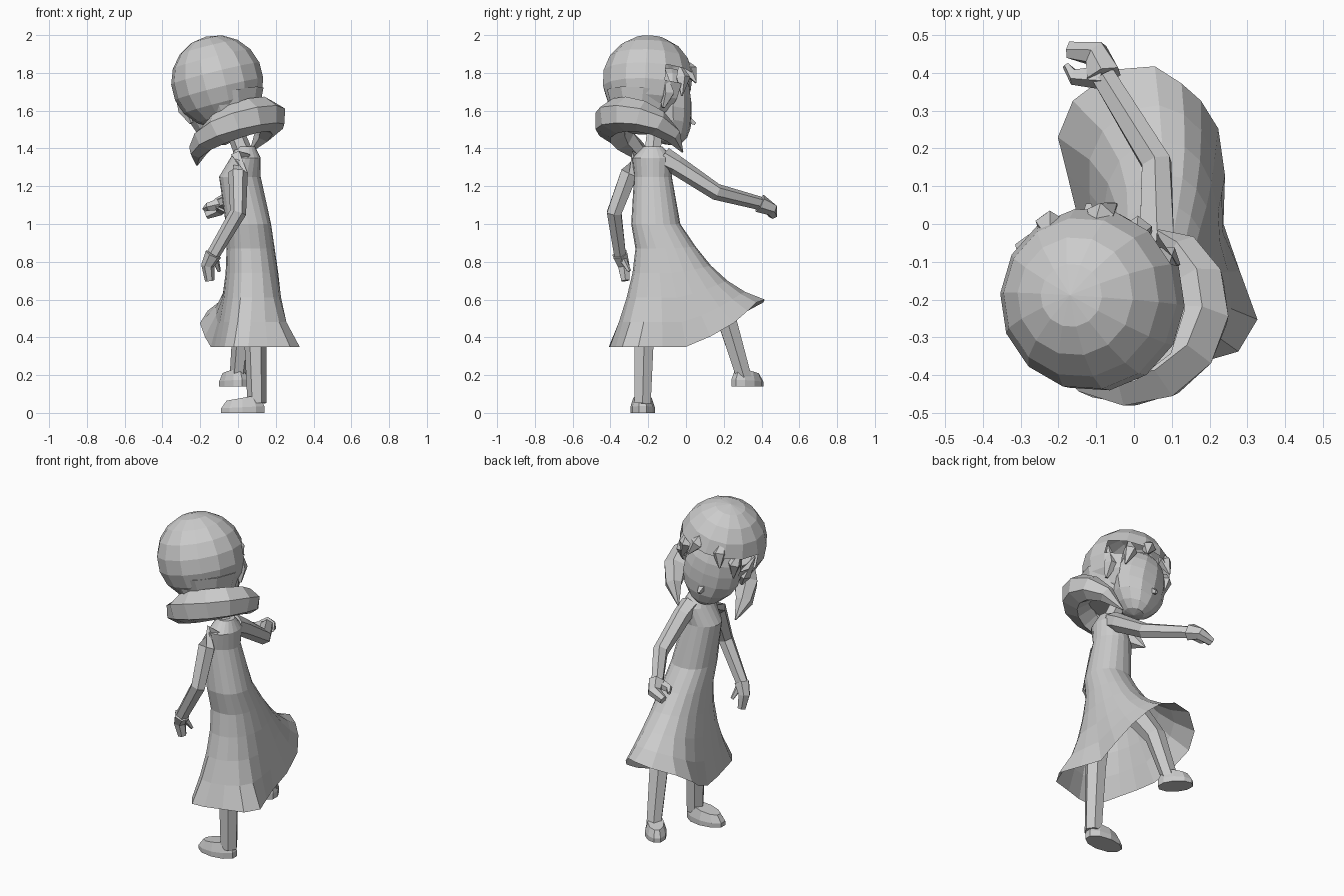
import bpy, bmesh
from math import sin, cos, pi, radians
from mathutils import Vector, Matrix

old_cube = bpy.data.objects.get("Cube")
if old_cube:
    bpy.data.objects.remove(old_cube, do_unlink=True)

# One plain grey covers the whole figure
grey = (0.6, 0.6, 0.6, 1)
clay = bpy.data.materials.new("grey_clay")
clay.use_nodes = True
clay.diffuse_color = grey
clay.node_tree.nodes["Principled BSDF"].inputs["Base Color"].default_value = grey


def finish(name, bm):
    """Turn a bmesh into a flat-shaded grey object."""
    bmesh.ops.recalc_face_normals(bm, faces=bm.faces)
    mesh = bpy.data.meshes.new(name)
    bm.to_mesh(mesh)
    bm.free()
    mesh.materials.append(clay)
    part = bpy.data.objects.new(name, mesh)
    bpy.context.collection.objects.link(part)
    return part


def skin(name, rings, open_start=False):
    """Bridge rings with equal point counts into one surface."""
    bm = bmesh.new()
    loops = [[bm.verts.new(point) for point in ring] for ring in rings]
    count = len(loops[0])
    for lower, upper in zip(loops, loops[1:]):
        for i in range(count):
            following = (i + 1) % count
            bm.faces.new((lower[i], lower[following], upper[following], upper[i]))
    if not open_start:
        bm.faces.new(loops[0])
    bm.faces.new(loops[-1])
    return finish(name, bm)


def turns(count, offset=0.0):
    """Evenly spaced angles around a full circle."""
    return [2 * pi * (i + offset) / count for i in range(count)]


def mix(start, end, amount):
    return start + (end - start) * amount


def tube(name, points, radii, sides=6):
    """Faceted tube through the points with one radius at each."""
    rings = []
    last = len(points) - 1
    for i, point in enumerate(points):
        along = (points[min(i + 1, last)] - points[max(i - 1, 0)]).normalized()
        helper = Vector((0, 0, 1)) if abs(along.z) < 0.8 else Vector((1, 0, 0))
        across = along.cross(helper).normalized()
        outward = along.cross(across)
        rings.append([point + (across * cos(a) + outward * sin(a)) * radii[i]
                      for a in turns(sides, 0.5)])
    return skin(name, rings)


def limb(name, points, thick, thin, sides=6):
    """Tube that tapers evenly from thick to thin."""
    last = len(points) - 1
    radii = [mix(thick, thin, i / last) for i in range(len(points))]
    return tube(name, [Vector(point) for point in points], radii, sides)


# Dress: the skirt widens from waist to a flared hem that lifts toward +y
def skirt_ring(drop):
    spread = drop ** 1.4
    late = drop ** 4
    ring = []
    for a in turns(20):
        sign = 1 if cos(a) > 0 else -1
        flute = 1 + 0.05 * late * cos(5 * (a + radians(40)))
        corner = 0.11 * late * max(0, cos(2 * (a + radians(43)))) ** 2
        wide = abs(cos(a)) ** 0.8 * mix(0.12, 0.19, spread) * flute + corner
        lift = 0.25 * max(0, sin(a)) ** 1.3 * drop ** 2
        ring.append(Vector((0.055 + 0.02 * sin(pi * drop) + sign * wide,
                            mix(-0.16, 0, drop ** 0.7) + sin(a) * mix(0.13, 0.41, spread) * flute,
                            mix(1, 0.35, drop) + lift)))
    return ring


def bodice_ring(x, z, wide, deep):
    return [Vector((x + cos(a) * wide, sin(a) * deep - 0.175, z)) for a in turns(20)]


skirt = [skirt_ring(step / 5) for step in range(5, -1, -1)]
bust = bodice_ring(0.01, 1.25, 0.11, 0.1)
shoulders = bodice_ring(0.04, 1.35, 0.08, 0.11)
collar = bodice_ring(0.04, 1.41, 0.05, 0.05)
skin("dress", skirt + [bust, shoulders, collar], open_start=True)
limb("neck", [(0.04, -0.18, 1.35), (-0.04, -0.16, 1.55)], 0.05, 0.045)

# Hanging arm with a mitten hand
hanging_wrist = (-0.13, -0.35, 0.84)
limb("hanging_arm", [(0.02, -0.24, 1.35), (0, -0.3, 1.27), (0, -0.38, 1.06), hanging_wrist], 0.06, 0.036)
limb("hanging_hand", [hanging_wrist, (-0.16, -0.33, 0.78), (-0.15, -0.32, 0.7)], 0.045, 0.025)
limb("hanging_thumb", [hanging_wrist, (-0.1, -0.3, 0.75)], 0.025, 0.01, sides=5)

# Arm reaching out toward +y, with the fingers curling toward -x
reaching_wrist = (-0.08, 0.39, 1.11)
limb("reaching_arm", [(0.05, -0.12, 1.35), (0.06, -0.05, 1.31), (0.06, 0.16, 1.17), reaching_wrist], 0.06, 0.036)
limb("reaching_hand", [reaching_wrist, (-0.1, 0.45, 1.08), (-0.17, 0.46, 1.05)], 0.05, 0.025)
limb("reaching_thumb", [reaching_wrist, (-0.16, 0.39, 1.09), (-0.18, 0.42, 1.08)], 0.035, 0.01, sides=5)

# Legs, one standing and one swung forward
limb("standing_leg", [(0.08, -0.2, 0.7), (0.09, -0.22, 0.45), (0.1, -0.23, 0.05)], 0.07, 0.05)
limb("raised_leg", [(0.05, 0.1, 0.65), (0.03, 0.22, 0.48), (0, 0.31, 0.18)], 0.07, 0.045)


def shoe(name, middle, heading, length, width):
    """Rounded sole raised into a low upper that slopes to the toe."""
    place = Matrix.Translation(middle) @ Matrix.Rotation(radians(heading), 4, 'Z')
    rings = []
    for height, size in ((0, 1), (0.03, 1), (0.08, 0.75)):
        rings.append([place @ Vector((cos(a) * length * size / 2,
                                      sin(a) * width * size / 2,
                                      height * (1 - 0.2 * cos(a)))) for a in turns(10, 0.5)])
    return skin(name, rings)


shoe("standing_shoe", Vector((0.025, -0.23, 0)), 180, 0.24, 0.13)
shoe("raised_shoe", Vector((-0.025, 0.325, 0.14)), 130, 0.2, 0.12)

# Head frame: the crown leans toward -x and the face looks along +y
crown = Vector((-0.25, 0.05, 1)).normalized()
side = Vector((1, 0.15, 0)).cross(crown).cross(crown).normalized() * -1
forward = crown.cross(side)
tilt = Matrix((side, forward, crown)).transposed().to_4x4()
head = Matrix.Translation((-0.11, -0.2, 1.755)) @ tilt

# Hair cap, left open over the face
bm = bmesh.new()
bmesh.ops.create_uvsphere(bm, u_segments=14, v_segments=9, radius=0.245)
opening = []
for face in bm.faces:
    middle = face.calc_center_median()
    if middle.y > 0.1 and middle.z < 0.03:
        opening.append(face)
bmesh.ops.delete(bm, geom=opening, context='FACES')
bm.transform(head)
finish("hair_cap", bm)

# Broad flat face narrowing to a chin that juts forward
bm = bmesh.new()
bmesh.ops.create_uvsphere(bm, u_segments=12, v_segments=9, radius=1)
for vert in bm.verts:
    low = max(0, -vert.co.z)
    fuller = max(0.01, 1 - vert.co.z ** 2) ** -0.12
    vert.co.x *= 0.17 * fuller * (1 - low * low / 3)
    vert.co.y = vert.co.y * fuller * 0.13 + low * 0.03
    vert.co.z *= 0.205
bm.transform(Matrix.Translation((-0.11, -0.1, 1.62)) @ tilt)
finish("face", bm)
limb("nose", [(-0.12, 0, 1.56), (-0.12, 0.05, 1.53)], 0.03, 0.01, sides=4)

# Ears and pointed hair locks lying close to the head, mirrored
for label, sign in (("left", 1), ("right", -1)):
    def lock(name, root, middle, tip, thick):
        points = [head @ Vector((x * sign, y, z)) for x, y, z in (root, middle, tip)]
        tube(label + name, points, (0.01, thick, 0.005), sides=5)

    lock("_ear", (0.18, 0.06, -0.18), (0.19, 0.08, -0.1), (0.22, 0.05, 0.02), 0.04)
    lock("_side_lock", (0.16, 0.14, 0.06), (0.15, 0.16, 0), (0.16, 0.16, -0.1), 0.04)
    lock("_fringe", (0.06, 0.17, 0.12), (0.07, 0.21, 0.06), (0.1, 0.24, -0.01), 0.04)

# Rolled hair: a tilted arc around the nape, swelling between pointed tips
roll_points, roll_radii = [], []
steps = 10
for i in range(steps + 1):
    t = i / steps
    a = radians(mix(65, -190, t))
    x, y = 0.2 * cos(a) - 0.02, 0.2 * sin(a)
    droop = 0.08 * abs(2 * t - 1) ** 4
    roll_points.append(Vector((x, y - 0.2, 1.49 + 0.4 * x - 0.3 * y - droop)))
    roll_radii.append(0.005 + 0.09 * abs(sin(pi * t)) ** 0.6)
tube("hair_roll", roll_points, roll_radii)

# Hair tapering from the cap into the roll
limb("nape_hair", [(-0.06, -0.23, 1.68), (-0.02, -0.25, 1.5)], 0.2, 0.12, sides=10)
